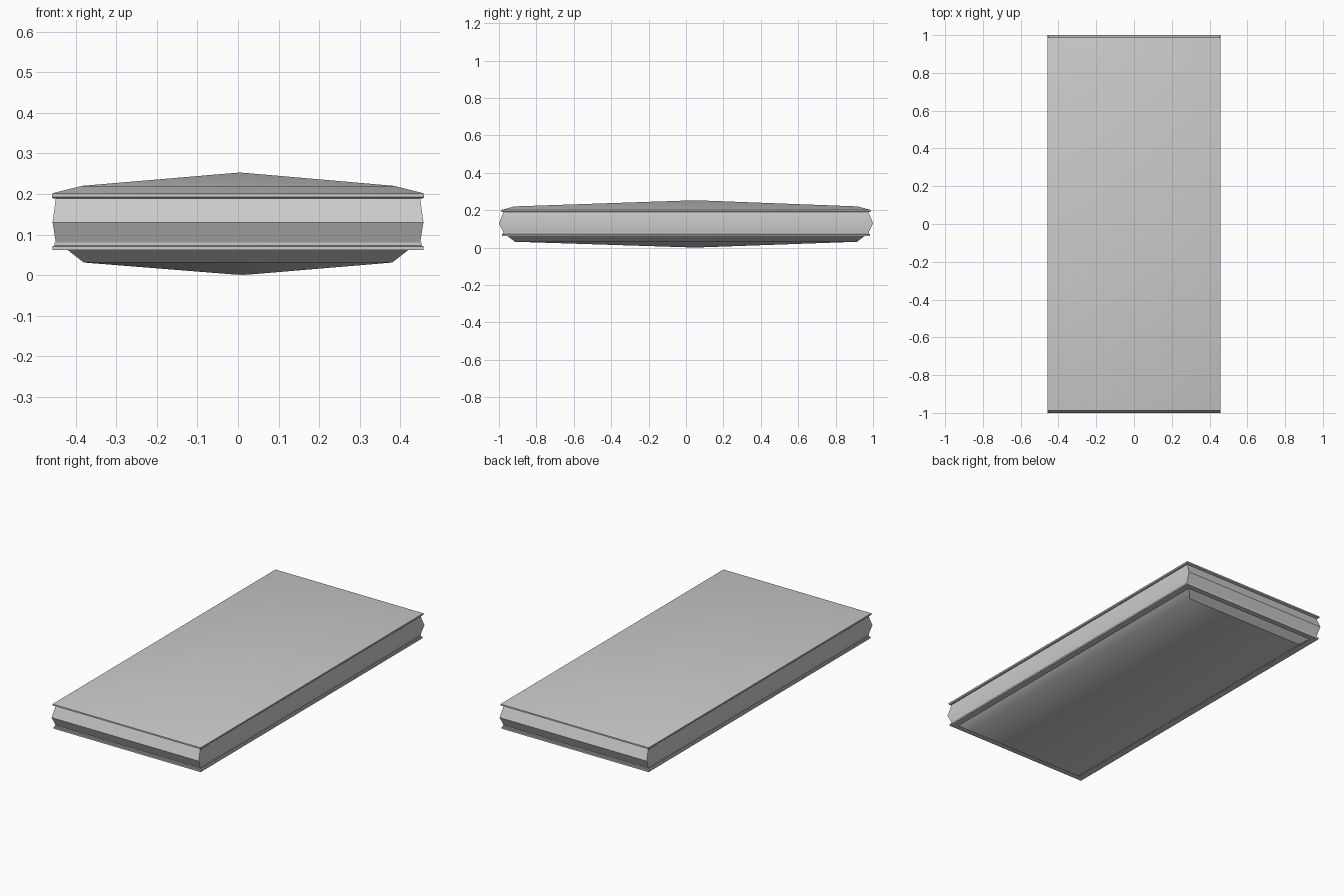
import bpy
import bmesh
import math

cube = bpy.data.objects.get("Cube")
if cube:
    bpy.data.objects.remove(cube, do_unlink=True)

gray = bpy.data.materials.new("plain gray")
gray.use_nodes = True
color = (0.6, 0.6, 0.6, 1)
gray.diffuse_color = color
gray.node_tree.nodes["Principled BSDF"].inputs["Base Color"].default_value = color


def stacked(name, rings, bottom_tip=None, top_tip=None):
    """Loft rectangles (half width, half depth, z), closing ends flat or with a peak."""
    bm = bmesh.new()
    loops = [[bm.verts.new((sx * w, sy * d, z))
              for sx, sy in ((-1, -1), (1, -1), (1, 1), (-1, 1))]
             for w, d, z in rings]
    for low, high in zip(loops, loops[1:]):
        for i in range(4):
            j = (i + 1) % 4
            bm.faces.new((low[i], low[j], high[j], high[i]))
    for loop, tip in ((loops[0], bottom_tip), (loops[-1], top_tip)):
        if tip is None:
            bm.faces.new(loop)
        else:
            peak = bm.verts.new(tip)
            for i in range(4):
                bm.faces.new((loop[i], loop[(i + 1) % 4], peak))
    bmesh.ops.recalc_face_normals(bm, faces=bm.faces)
    mesh = bpy.data.meshes.new(name)
    bm.to_mesh(mesh)
    bm.free()
    mesh.materials.append(gray)
    obj = bpy.data.objects.new(name, mesh)
    bpy.context.collection.objects.link(obj)
    bpy.ops.object.select_all(action='DESELECT')
    obj.select_set(True)
    bpy.context.view_layer.objects.active = obj
    bpy.ops.object.shade_smooth_by_angle(angle=math.radians(35))
    return obj


# Bottom cover: shallow peak, sloped border and thin rim
stacked("bottom_cover", [
    (0.38, 0.915, 0.031), (0.42, 0.955, 0.062), (0.457, 0.984, 0.062),
    (0.457, 0.984, 0.071), (0.452, 0.979, 0.073), (0.452, 0.979, 0.08),
], bottom_tip=(0.01, 0.05, 0))

# Middle body with bulging sides
stacked("body", [
    (0.449, 0.976, 0.08), (0.457, 1.0, 0.13), (0.449, 0.976, 0.189),
])

# Top cover: stepped rim, sloped border and shallow peak
stacked("top_cover", [
    (0.455, 0.98, 0.189), (0.459, 0.988, 0.193), (0.459, 0.988, 0.201),
    (0.452, 0.98, 0.203), (0.385, 0.918, 0.22),
], top_tip=(0.005, 0.05, 0.253))
